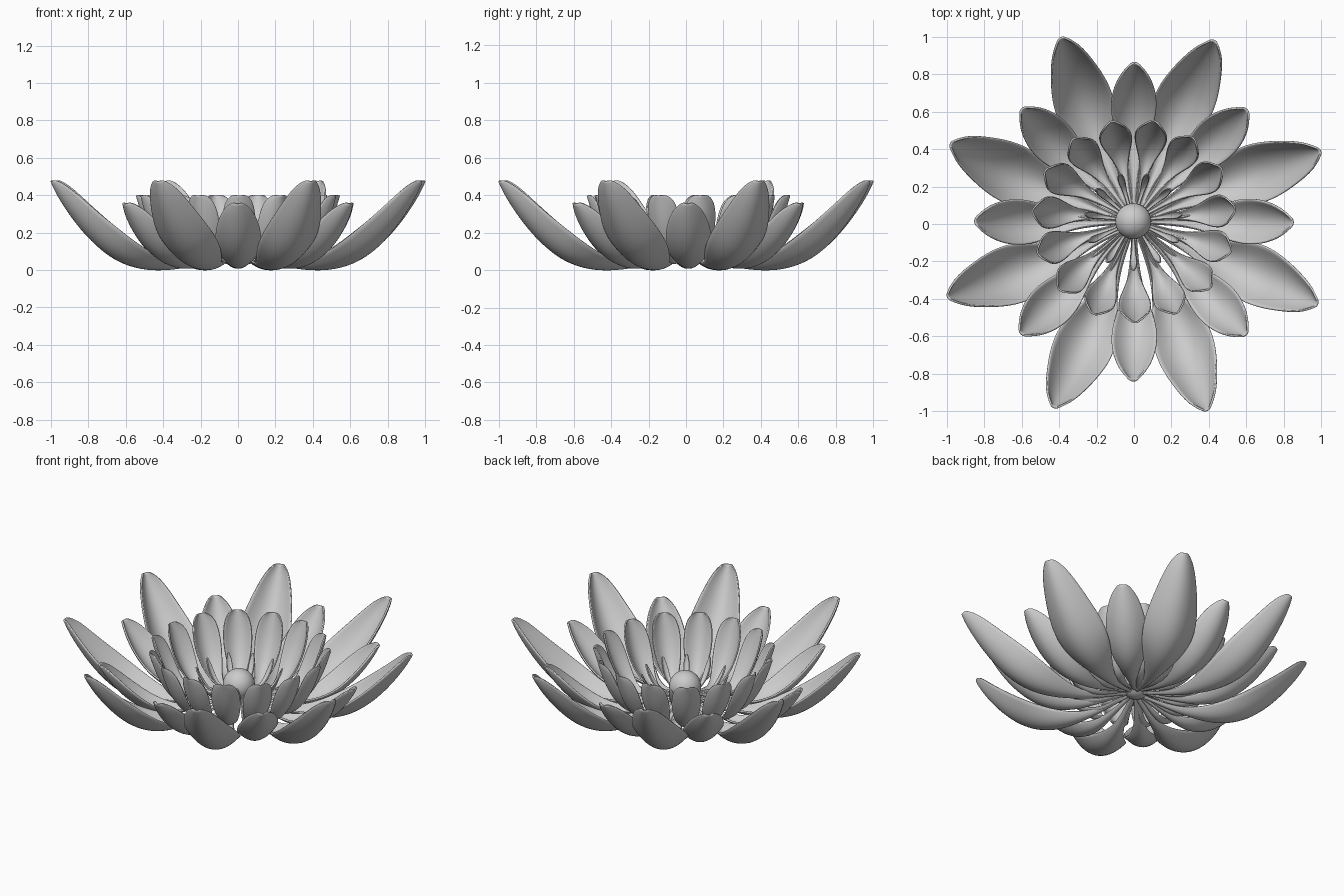
import bpy, bmesh
from math import radians, hypot


def petal_mesh(name, rows, cup, skew, columns=(-1, -0.55, 0, 0.55, 1)):
    """rows: (radius, height, half width) along the petal, cupped across its width."""
    bm = bmesh.new()
    grid = []
    tip = rows[-1][0]
    for i, (r, z, hw) in enumerate(rows):
        a, b = rows[max(i - 1, 0)], rows[min(i + 1, len(rows) - 1)]
        tr, tz = b[0] - a[0], b[1] - a[1]
        n = hypot(tr, tz)
        line = []
        for u in columns:
            d = cup * hw * u * u
            line.append(bm.verts.new((r - tz / n * d,
                                      u * hw + skew * (r / tip) ** 4,
                                      z + tr / n * d)))
        grid.append(line)
    for i in range(len(grid) - 1):
        for j in range(len(columns) - 1):
            bm.faces.new((grid[i][j], grid[i + 1][j],
                          grid[i + 1][j + 1], grid[i][j + 1]))
    bm.normal_update()
    for f in bm.faces:
        f.smooth = True
    me = bpy.data.meshes.new(name)
    bm.to_mesh(me)
    bm.free()
    return me


def ring(name, rows, count, start, cup, skew=0.0, thick=0.012, centre=(0, 0)):
    """Repeat one petal around the vertical axis."""
    me = petal_mesh(name, rows, cup, skew)
    for k in range(count):
        ob = bpy.data.objects.new(f"{name}_{k + 1}", me)
        bpy.context.collection.objects.link(ob)
        ob.location = (centre[0], centre[1], 0)
        ob.rotation_euler.z = radians(start + 360 * k / count)
        so = ob.modifiers.new("thickness", 'SOLIDIFY')
        so.thickness = thick
        so.offset = 0
        so.edge_crease_inner = 0.5
        so.edge_crease_outer = 0.5
        su = ob.modifiers.new("smooth", 'SUBSURF')
        su.levels = su.render_levels = 2


# Large outer petals
ring("outer_petal", [
    (0.00, 0.100, 0.010), (0.12, 0.065, 0.012), (0.26, 0.022, 0.024),
    (0.38, 0.002, 0.054), (0.50, -0.006, 0.102), (0.62, 0.010, 0.142),
    (0.74, 0.062, 0.160), (0.84, 0.143, 0.155), (0.93, 0.242, 0.132),
    (1.01, 0.355, 0.098), (1.052, 0.430, 0.066), (1.071, 0.475, 0.026)],
    8, 23.3, 0.72, -0.035)

# Middle petals, between the outer ones
ring("middle_petal", [
    (0.00, 0.105, 0.010), (0.12, 0.068, 0.012), (0.27, 0.024, 0.026),
    (0.38, 0.004, 0.054), (0.50, 0.014, 0.095), (0.61, 0.064, 0.118),
    (0.70, 0.137, 0.121), (0.77, 0.217, 0.107), (0.825, 0.300, 0.076),
    (0.852, 0.355, 0.028)],
    8, 0.5, 0.66, -0.01, centre=(0, 0.012))

# Upright inner petals
ring("inner_petal", [
    (0.00, 0.110, 0.008), (0.10, 0.080, 0.010), (0.20, 0.042, 0.015),
    (0.30, 0.028, 0.028), (0.38, 0.064, 0.054), (0.445, 0.138, 0.077),
    (0.495, 0.233, 0.088), (0.525, 0.318, 0.082), (0.54, 0.372, 0.063),
    (0.546, 0.398, 0.032)],
    15, -90, 0.6, 0.006, 0.01, centre=(0, 0.018))

# Small stamens round the centre
ring("stamen", [
    (0.04, 0.110, 0.006), (0.12, 0.090, 0.008), (0.18, 0.105, 0.012),
    (0.22, 0.150, 0.019), (0.25, 0.210, 0.017), (0.262, 0.250, 0.005)],
    11, -90, 0.3, 0, 0.008, centre=(-0.003, 0.015))

# Ball at the centre
bpy.ops.mesh.primitive_uv_sphere_add(segments=32, ring_count=16, radius=0.096,
                                     location=(-0.004, 0.015, 0.16))
ball = bpy.context.object
ball.name = "flower_centre"
bpy.ops.object.shade_smooth()
